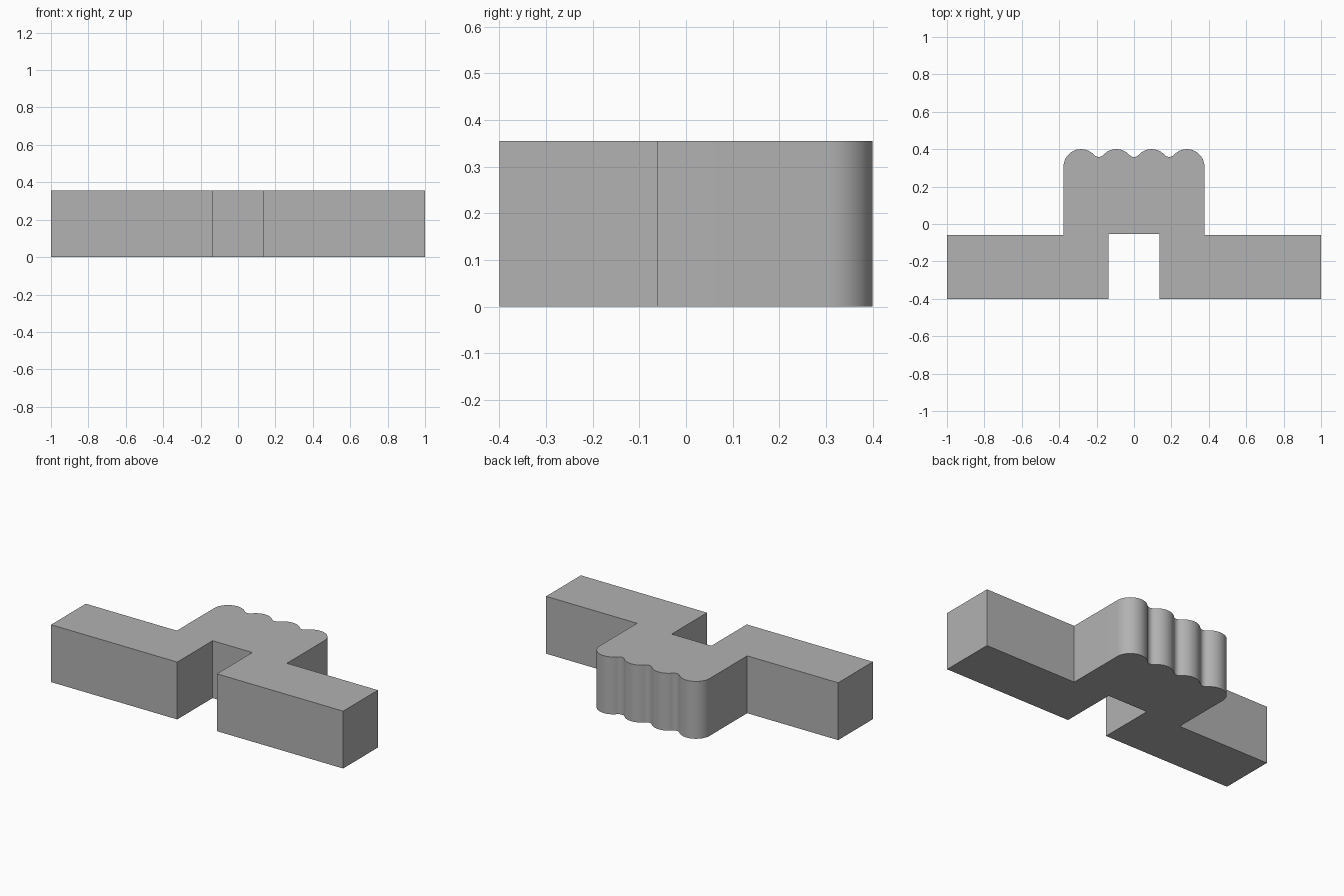
import bpy
import bmesh
from math import atan2, cos, hypot, pi, sin, sqrt

if "Cube" in bpy.data.objects:
    bpy.data.objects.remove(bpy.data.objects["Cube"])

HEIGHT = 0.355
ARM_X, FRONT_Y, ARM_Y = 1.0, -0.40, -0.06
BODY_X, BACK_Y = 0.377, 0.40
SLOT_X, SLOT_Y = 0.136, -0.054
LOBES = 4
LOBE_R = BODY_X / LOBES
FILLET_R = 0.034

grey = bpy.data.materials.new("grey")
grey.use_nodes = True
colour = (0.445, 0.445, 0.445, 1)
grey.diffuse_color = colour
grey.node_tree.nodes["Principled BSDF"].inputs["Base Color"].default_value = colour


def arc(cx, cy, r, start, end, steps):
    angles = [start + (end - start) * i / steps for i in range(steps + 1)]
    return [(cx + r * cos(a), cy + r * sin(a)) for a in angles]


# Scalloped back edge, from +x to -x: round lobes joined by tangent fillets
lobe_y = BACK_Y - LOBE_R
rise = sqrt((LOBE_R + FILLET_R) ** 2 - LOBE_R ** 2)
tangent = atan2(rise, LOBE_R)
scallops = []
for i in range(LOBES):
    cx = BODY_X - LOBE_R * (2 * i + 1)
    start = 0 if i == 0 else tangent
    end = pi if i == LOBES - 1 else pi - tangent
    scallops += arc(cx, lobe_y, LOBE_R, start, end, 20)
    if i < LOBES - 1:
        valley = arc(cx - LOBE_R, lobe_y + rise, FILLET_R,
                     -tangent, tangent - pi, 8)
        scallops += valley[1:-1]

# Half outline of the arm and slot, mirrored for the other side
right_half = [(SLOT_X, SLOT_Y), (SLOT_X, FRONT_Y), (ARM_X, FRONT_Y),
              (ARM_X, ARM_Y), (BODY_X, ARM_Y)]
left_half = [(-x, y) for x, y in reversed(right_half)]
outline = right_half + scallops + left_half

# Extrude the outline into one solid
bm = bmesh.new()
base = bm.faces.new([bm.verts.new((x, y, 0)) for x, y in outline])
extruded = bmesh.ops.extrude_face_region(bm, geom=[base], use_keep_orig=True)
top = [v for v in extruded["geom"] if isinstance(v, bmesh.types.BMVert)]
bmesh.ops.translate(bm, verts=top, vec=(0, 0, HEIGHT))
bmesh.ops.recalc_face_normals(bm, faces=bm.faces)
mesh = bpy.data.meshes.new("scalloped_bracket")
bm.to_mesh(mesh)
bm.free()
mesh.materials.append(grey)
bracket = bpy.data.objects.new("scalloped_bracket", mesh)
bpy.context.collection.objects.link(bracket)

# Smooth lobes, sharp corners
bpy.context.view_layer.objects.active = bracket
bracket.select_set(True)
bpy.ops.object.shade_smooth_by_angle(angle=pi / 6)
